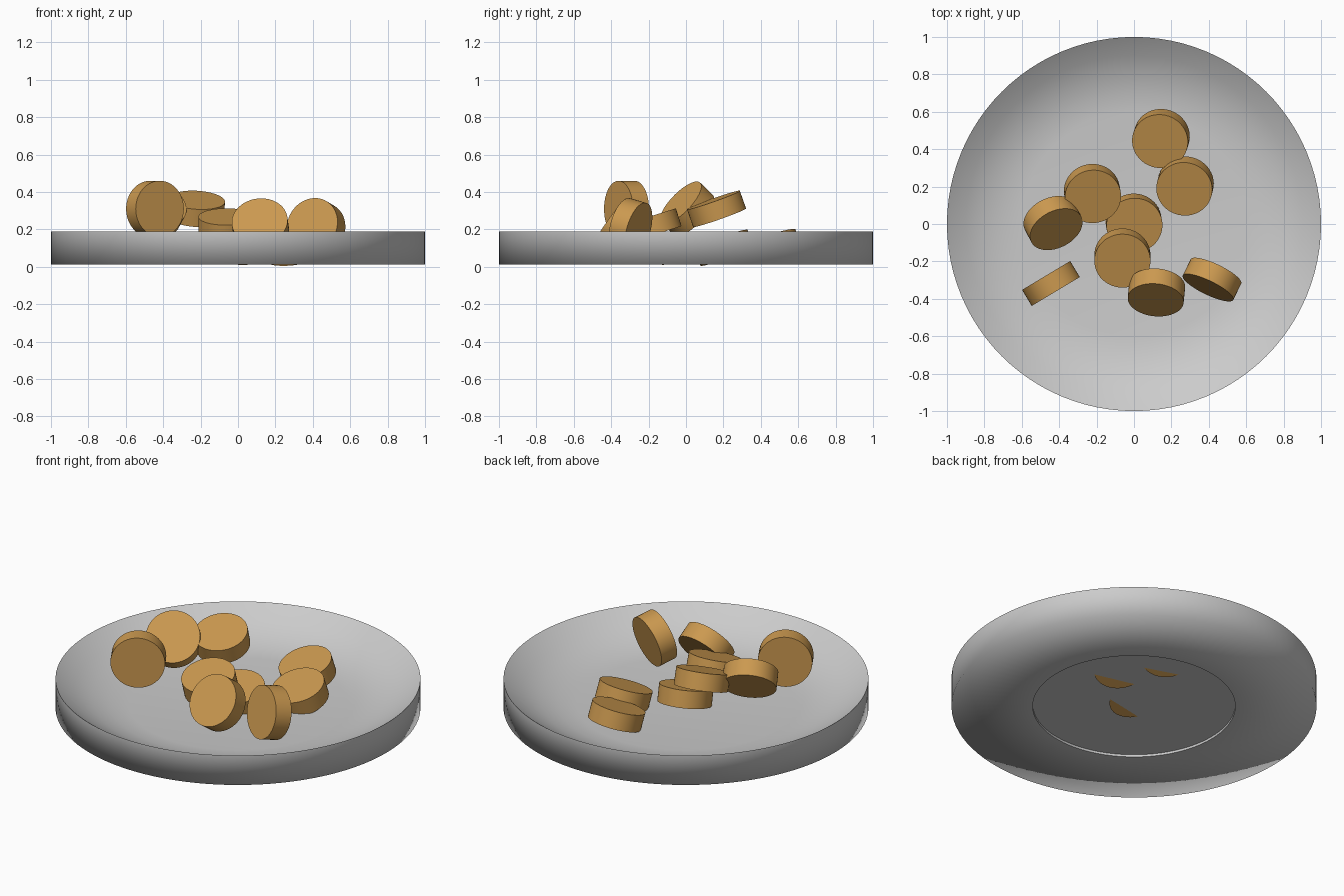
import bpy, bmesh, math
from mathutils import Vector

if "Cube" in bpy.data.objects:
    bpy.data.objects.remove(bpy.data.objects["Cube"])

wood = bpy.data.materials.new("golden_brown")
wood.diffuse_color = (0.6, 0.32, 0.08, 1)
wood.use_nodes = True
wood.node_tree.nodes["Principled BSDF"].inputs["Base Color"].default_value = wood.diffuse_color


def lathe(name, profile, n=96):
    """Spin an (r, z) profile around z; radius 0 becomes a pole."""
    bm = bmesh.new()
    rings = []
    for r, z in profile:
        if r == 0:
            rings.append([bm.verts.new((0, 0, z))] * n)
        else:
            rings.append([bm.verts.new((r * math.cos(2 * math.pi * i / n),
                                        r * math.sin(2 * math.pi * i / n), z))
                          for i in range(n)])
    for a, b in zip(rings, rings[1:]):
        for i in range(n):
            j = (i + 1) % n
            bm.faces.new(dict.fromkeys((a[i], a[j], b[j], b[i])))
    bmesh.ops.recalc_face_normals(bm, faces=bm.faces)
    me = bpy.data.meshes.new(name)
    bm.to_mesh(me)
    bm.free()
    me.shade_smooth()
    ob = bpy.data.objects.new(name, me)
    bpy.context.collection.objects.link(ob)
    return ob


# Plate: flat floor, curved rise to a thin rim, straight outer wall, recessed base
plate = lathe("plate", [(0, .036), (.6, .036), (.7, .047), (.8, .075), (.9, .12),
                        (1, .19), (1, .012), (.555, .012), (.555, .026), (0, .026)])
me = plate.data
for e in me.edges:
    a, b = (me.vertices[i].co for i in e.vertices)
    same_ring = abs(a.z - b.z) < 1e-5 and abs(a.xy.length - b.xy.length) < 1e-4
    if same_ring and (a.z > .18 or abs(a.xy.length - .555) < 1e-3):
        e.use_edge_sharp = True

# Round slices: centre, axis direction
slices = [
    ((.144, .457, .108), (-.10, -.30, .95)),
    ((.273, .203, .102), (-.08, -.32, .94)),
    ((-.222, .163, .31), (.06, -.33, .94)),
    ((0, .005, .097), (.05, -.25, .97)),
    ((-.062, -.182, .22), (0, -.30, .95)),
    ((-.433, .005, .31), (.35, -.67, .65)),
    ((-.444, -.318, .31), (.515, -.857, 0)),
    ((.12, -.366, .215), (-.08, -.81, .58)),
    ((.417, -.297, .21), (-.42, -.87, .25)),
]
for k, (pos, axis) in enumerate(slices):
    bpy.ops.mesh.primitive_cylinder_add(
        vertices=48, radius=.15, depth=.1, location=pos,
        rotation=Vector(axis).to_track_quat('Z', 'Y').to_euler())
    ob = bpy.context.object
    ob.name = f"round_slice_{k + 1}"
    ob.data.materials.append(wood)
    bpy.ops.object.shade_smooth_by_angle()
